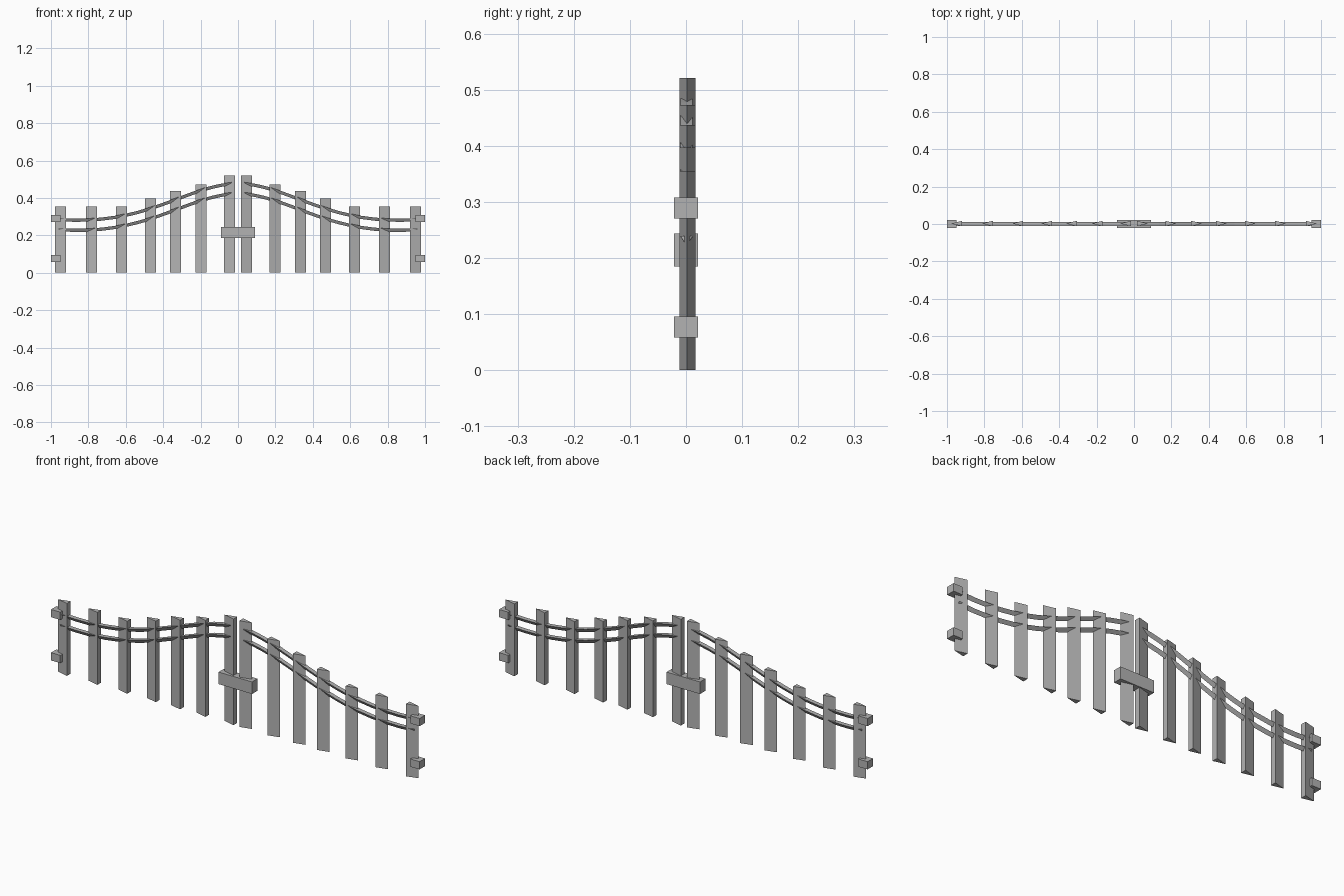
import bpy
import bmesh
from mathutils import Vector
from mathutils.geometry import interpolate_bezier

if "Cube" in bpy.data.objects:
    bpy.data.objects.remove(bpy.data.objects["Cube"], do_unlink=True)

GREY = (0.45, 0.45, 0.45, 1)
mat = bpy.data.materials.new("plain_grey")
mat.use_nodes = True
mat.diffuse_color = GREY
mat.node_tree.nodes["Principled BSDF"].inputs["Base Color"].default_value = GREY


def loft(name, rings):
    """Join matching rings of points into a closed flat-shaded solid."""
    bm = bmesh.new()
    loops = [[bm.verts.new(p) for p in ring] for ring in rings]
    for a, b in zip(loops, loops[1:]):
        for i in range(len(a)):
            j = (i + 1) % len(a)
            bm.faces.new((a[i], a[j], b[j], b[i]))
    bm.faces.new(loops[0])
    bm.faces.new(loops[-1])
    bmesh.ops.recalc_face_normals(bm, faces=bm.faces)
    mesh = bpy.data.meshes.new(name)
    bm.to_mesh(mesh)
    bm.free()
    mesh.materials.append(mat)
    obj = bpy.data.objects.new(name, mesh)
    bpy.context.collection.objects.link(obj)
    return obj


def block(name, x, z):
    """Box spanning the x and z ranges at the common hardware depth."""
    d = 0.021
    return loft(name, [[(x[0], -d, h), (x[1], -d, h), (x[1], d, h), (x[0], d, h)] for h in z])


def picket(name, side, x, height):
    """Wedge-section upright, its sharp edge pointing outward."""
    plan = [(x - 0.029, -0.012), (x - 0.029, 0.017), (x + 0.029, 0.002)]
    return loft(name, [[(side * px, py, z) for px, py in plan] for z in (0, height)])


def rail(name, side, drop):
    """Curved rail with a flat top and a downward ridge."""
    path = interpolate_bezier(Vector((0.96, 0, 0.285)), Vector((0.5, 0, 0.25)),
                              Vector((0.3, 0, 0.45)), Vector((0.035, 0, 0.476)), 17)
    rings = []
    for i, p in enumerate(path):
        t = (path[min(i + 1, 16)] - path[max(i - 1, 0)]).normalized()
        n = Vector((t.z, 0, -t.x))
        c = Vector((p.x, 0.001, p.z - drop))
        y = Vector((0, 0.011, 0))
        ring = [c + n * 0.008 - y, c + n * 0.008 + y, c - n * 0.009]
        rings.append([(side * v.x, v.y, v.z) for v in ring])
    return loft(name, rings)


# Picket positions and heights, from the centre outward
PICKETS = [(0.045, 0.521), (0.197, 0.473), (0.335, 0.437), (0.467, 0.397),
           (0.622, 0.355), (0.784, 0.355), (0.949, 0.355)]

# Two mirrored gate leaves
for side, label in ((1, "left"), (-1, "right")):
    for i, (x, height) in enumerate(PICKETS):
        picket(f"{label}_picket_{i + 1}", side, x, height)
    rail(f"{label}_upper_rail", side, 0)
    rail(f"{label}_lower_rail", side, 0.054)
    ends = sorted((side * 0.95, side * 1.0))
    block(f"{label}_upper_hinge", ends, (0.27, 0.308))
    block(f"{label}_lower_hinge", ends, (0.058, 0.096))

# Latch bar joining the leaves
block("latch_bar", (-0.091, 0.091), (0.185, 0.244))
